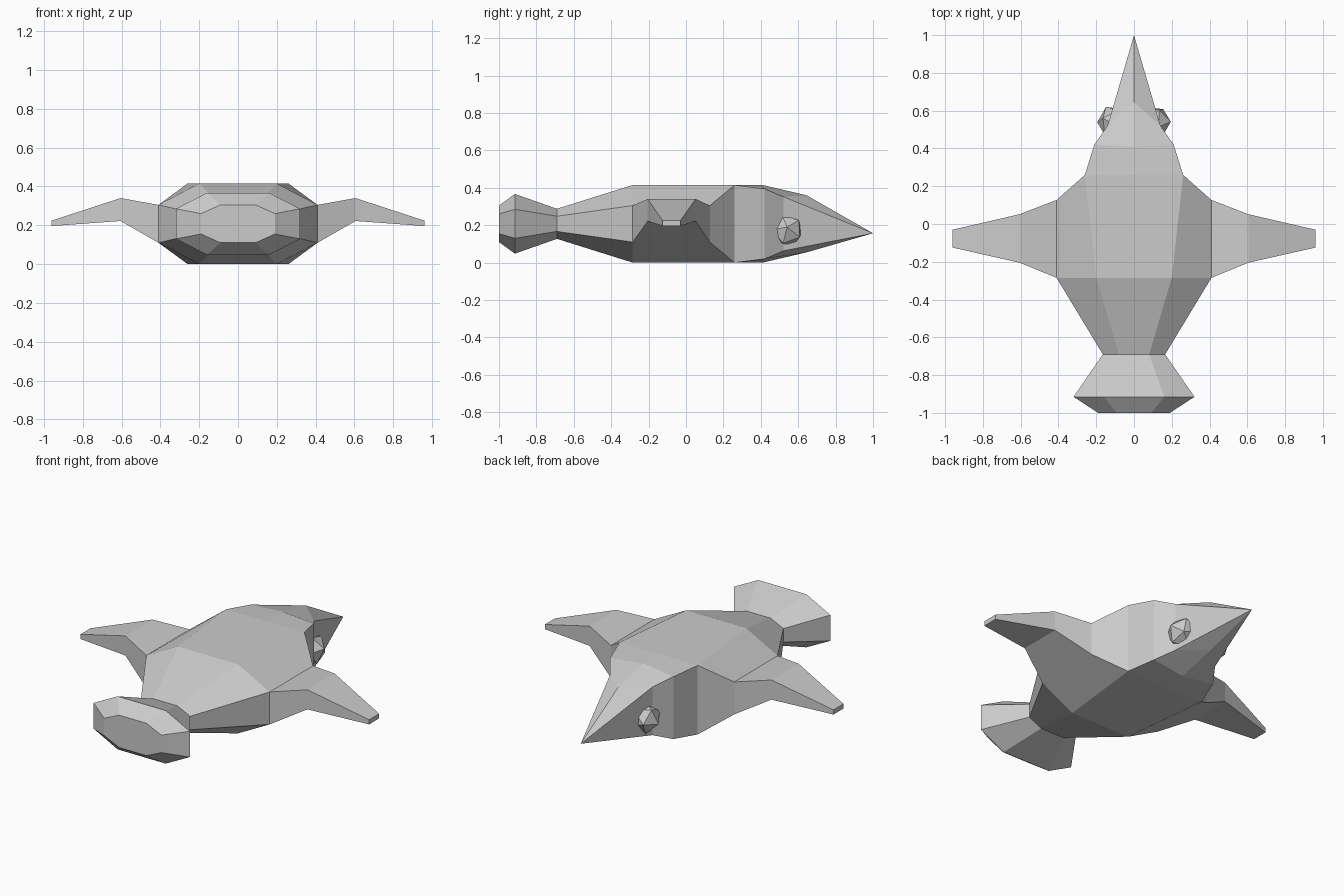
import bpy, bmesh, math

if "Cube" in bpy.data.objects:
    bpy.data.objects.remove(bpy.data.objects["Cube"])

MID = 0.2075  # height of the horizontal symmetry plane


def finish(name, bm):
    bmesh.ops.remove_doubles(bm, verts=bm.verts, dist=0.0005)
    bmesh.ops.recalc_face_normals(bm, faces=bm.faces)
    mesh = bpy.data.meshes.new(name)
    bm.to_mesh(mesh)
    bm.free()
    ob = bpy.data.objects.new(name, mesh)
    bpy.context.collection.objects.link(ob)
    return ob


def loft(bm, rings, skip=()):
    """Bridge rings of equal length; skip holds (ring, side) gaps."""
    vs = [[bm.verts.new(p) for p in r] for r in rings]
    n = len(rings[0])
    for i in range(len(vs) - 1):
        for j in range(n):
            k = (j + 1) % n
            if (i, j) in skip:
                continue
            quad = [vs[i][j], vs[i][k], vs[i + 1][k], vs[i + 1][j]]
            pts = []
            for v in quad:  # drop coincident corners
                if all((v.co - q.co).length > 0.001 for q in pts):
                    pts.append(v)
            if len(pts) > 2:
                bm.faces.new(pts)
    return vs


def ring(center, corner, side):
    """Full outline from three upper right points."""
    right = [center, corner, side]
    right += [(x, y, 2 * MID - z) for x, y, z in (side, corner, center)]
    left = [(-x, y, z) for x, y, z in right[4:0:-1]]
    return right + left


def flat_ring(y, wc, zc, ws, zs):
    return ring((0, y, zc), (wc, y, zc), (ws, y, zs))


# Body, tail and pointed head as one loft along y
neck = (0.26, 0.26, 0.415)
cheek, temple = (0.21, 0.42, 0.395), (0.14, 0.52, 0.352)
tip = (0, 1.0, 0.157)
rings = [
    flat_ring(-1.0, 0.09, 0.305, 0.19, 0.26),
    flat_ring(-0.915, 0.16, 0.367, 0.32, 0.285),
    flat_ring(-0.69, 0.08, 0.288, 0.165, 0.248),
    flat_ring(-0.285, 0.20, 0.415, 0.41, 0.305),
    ring((0, 0.26, 0.415), neck, (0.41, 0.127, 0.305)),
    ring((0, 0.41, 0.415), cheek, cheek),
    ring((0, 0.645, 0.36), temple, temple),
    [tip] * 10,
]
# The side between shoulder and neck is a trapezoid, so the neck ring repeats
rings.insert(5, ring((0, 0.26, 0.415), neck, neck))
bm = bmesh.new()
vs = loft(bm, rings, skip={(3, 2), (3, 7)})  # openings for the fins
bm.faces.new(vs[0])
finish("body", bm)

# Side fins: four-sided lofts, drooping towards the tips
bm = bmesh.new()
for s in (-1, 1):
    sections = [(0.41, -0.285, 0.127, 0.11, 0.305),
                (0.605, -0.205, 0.052, 0.222, 0.34),
                (0.96, -0.125, -0.03, 0.196, 0.224)]
    v = loft(bm, [[(s * x, a, lo), (s * x, b, lo), (s * x, b, hi), (s * x, a, hi)]
                  for x, a, b, lo, hi in sections])
    bm.faces.new(v[-1])
finish("side_fins", bm)

# Faceted eyes
for s, name in ((-1, "left_eye"), (1, "right_eye")):
    bm = bmesh.new()
    bmesh.ops.create_icosphere(bm, subdivisions=1, radius=0.09)
    eye = finish(name, bm)
    eye.location = (s * 0.107, 0.54, 0.17)
    eye.rotation_euler = (math.radians(20), math.radians(12), math.radians(10))
